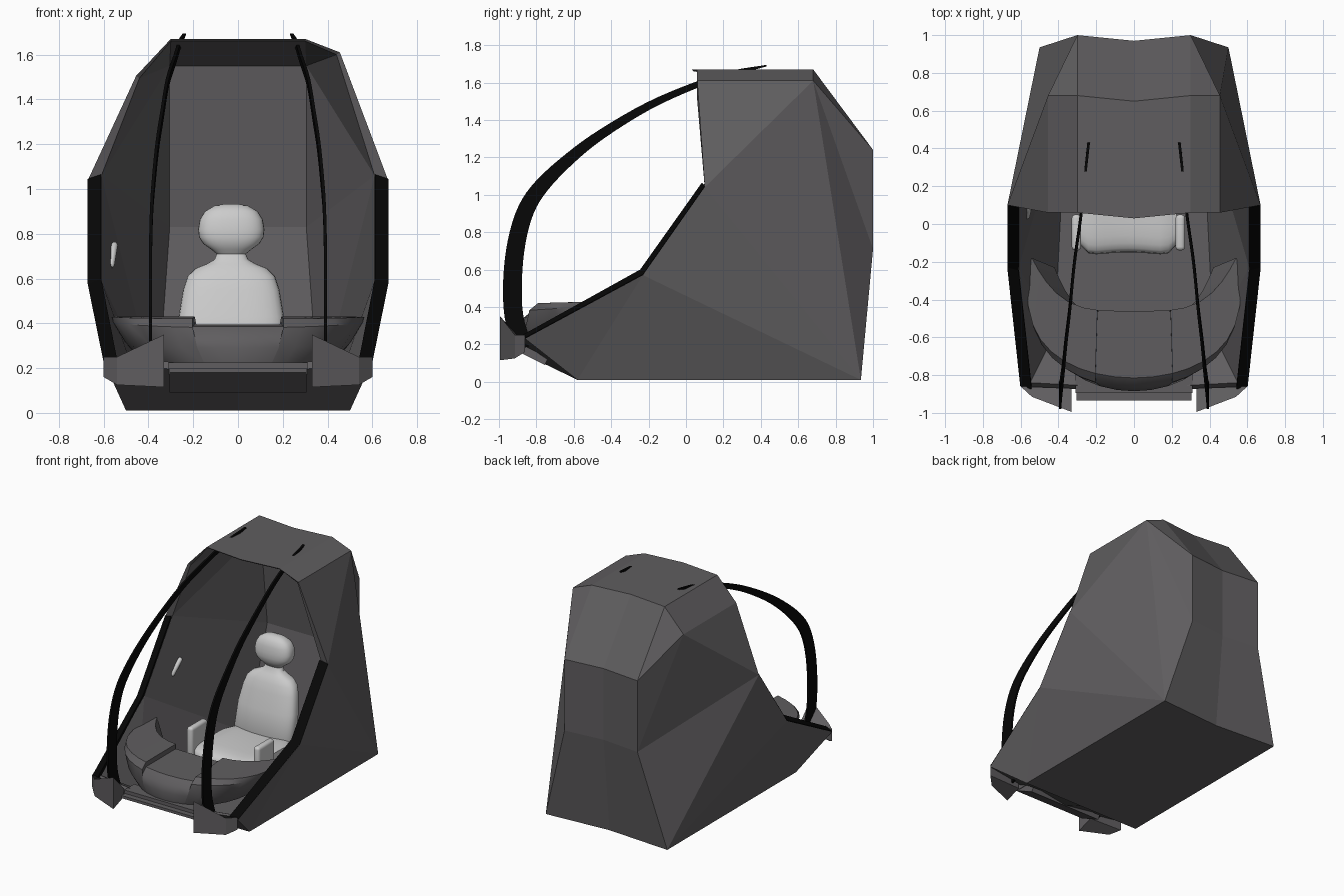
import bpy, bmesh, math
from mathutils import Vector

if "Cube" in bpy.data.objects:
    bpy.data.objects.remove(bpy.data.objects["Cube"])


def mat(name, c):
    m = bpy.data.materials.new(name)
    m.diffuse_color = (*c, 1)
    m.use_nodes = True
    m.node_tree.nodes["Principled BSDF"].inputs["Base Color"].default_value = m.diffuse_color
    return m


DARK = mat("dark_grey", (0.115, 0.11, 0.115))
BLACK = mat("black", (0.002, 0.002, 0.002))


def make(name, verts, faces, material=None, smooth=False):
    me = bpy.data.meshes.new(name)
    bm = bmesh.new()
    vs = [bm.verts.new(v) for v in verts]
    for f in faces:
        bm.faces.new([vs[i] for i in f])
    bmesh.ops.recalc_face_normals(bm, faces=bm.faces)
    bm.to_mesh(me)
    bm.free()
    ob = bpy.data.objects.new(name, me)
    bpy.context.collection.objects.link(ob)
    if material:
        me.materials.append(material)
    if smooth:
        bpy.ops.object.select_all(action='DESELECT')
        ob.select_set(True)
        bpy.context.view_layer.objects.active = ob
        bpy.ops.object.shade_smooth_by_angle(angle=math.radians(35))
    return ob


def loft(name, rings, material=None, smooth=False):
    """Skin equal-length rings and cap the ends."""
    n, m = len(rings[0]), len(rings)
    verts = [p for r in rings for p in r]
    faces = []
    for i in range(m - 1):
        a, b = i * n, (i + 1) * n
        faces += [(a + j, a + (j + 1) % n, b + (j + 1) % n, b + j) for j in range(n)]
    faces += [tuple(range(n)), tuple(range((m - 1) * n, m * n))]
    return make(name, verts, faces, material, smooth)


def box(name, x0, x1, y0, y1, z0, z1, material=None):
    rings = [[(x0, y0, z), (x1, y0, z), (x1, y1, z), (x0, y1, z)] for z in (z0, z1)]
    return loft(name, rings, material)


def superellipse(cx, cy, hx, hy, e, n=24):
    out = []
    for k in range(n):
        c, s = math.cos(k * math.tau / n), math.sin(k * math.tau / n)
        out.append((cx + hx * math.copysign(abs(c) ** e, c),
                    cy + hy * math.copysign(abs(s) ** e, s)))
    return out


def catmull(pts, steps=4):
    p = [Vector(q) for q in pts]
    p = [2 * p[0] - p[1]] + p + [2 * p[-1] - p[-2]]
    out = []
    for i in range(1, len(p) - 2):
        a, b, c, d = p[i - 1:i + 3]
        for k in range(steps):
            t = k / steps
            out.append(.5 * (2 * b + (c - a) * t + (2 * a - 5 * b + 4 * c - d) * t ** 2
                             + (3 * b - a - 3 * c + d) * t ** 3))
    return out + [p[-2]]


# Faceted pod shell, outside: centre column and side column (left shoulder is lower)
centre = [(0, .03, 1.67), (0, .65, 1.67), (0, .97, 1.24), (0, .97, .71),
          (0, .9, .01), (0, -.58, .01), (0, -.89, .16)]
side = [(.3, .06, 1.67), (.3, .68, 1.67), (.3, 1, 1.24), (.3, 1, .71),
        (.5, .935, .01), (.5, -.58, .01), (.6, -.86, .23),
        (.455, .06, 1.61), (.455, .68, 1.61), (.67, .1, 1.04), (.67, -.23, .57)]
# Inner lining: sloping ceiling, back wall, lower back, floor, then the rim points
c_in = [(0, .04, 1.66), (0, .70, 1.55), (0, .78, .83), (0, .62, .06), (0, -.58, .06), (0, -.87, .2)]
s_in = [(.3, .07, 1.66), (.305, .70, 1.55), (.305, .78, .83), (.36, .62, .06),
        (.42, -.58, .06), (.55, -.84, .25), (.44, .07, 1.6), (.61, .1, 1.06), (.61, -.23, .59)]
verts, faces = centre + c_in, []
for sgn in (1, -1):
    o = len(verts)
    for lst, low in ((side, (7, 8)), (s_in, (6,))):
        for i, (x, y, z) in enumerate(lst):
            verts.append((sgn * x, y, z - (.105 if sgn < 0 and i in low else 0)))
    q = o + len(side)
    faces += [(k, k + 1, o + k + 1, o + k) for k in range(6)]
    back = ((8, 4, 9), (8, 3, 4)) if sgn > 0 else ((8, 3, 9), (3, 4, 9))
    faces += [tuple(o + k for k in f) for f in (
        (0, 1, 8, 7), (1, 2, 8), (2, 3, 8), (7, 8, 9), *back,
        (9, 4, 10), (10, 4, 5), (10, 5, 6))]
    faces += [(7 + k, 8 + k, q + k + 1, q + k) for k in range(5)]
    faces += [tuple(q + k for k in f) for f in (
        (0, 1, 6), (6, 1, 7), (1, 2, 7), (2, 3, 7), (7, 3, 8), (8, 3, 4), (8, 4, 5))]
    rim = ((0, 0), (7, 6), (9, 7), (10, 8), (6, 5))
    faces += [(o + a, o + b, q + d, q + c) for (a, c), (b, d) in zip(rim, rim[1:])]
    faces += [(0, o, q, 7), (6, o + 6, q + 5, 12)]
make("pod_shell", verts, faces, DARK)

# Crescent dashboard with a lowered centre panel
cols = []
edge = math.degrees(math.asin(.2 / .56))
for d in (-90, -80, -70, -60, -50, -40, -30, -edge - .05, -edge, -10, 0, 10,
          edge, edge + .05, 30, 40, 50, 60, 70, 80, 90):
    s, c = math.sin(math.radians(d)), max(0, math.cos(math.radians(d)))
    drop = .035 if abs(d) <= edge + .01 else 0
    yo, yi = -.24 - .625 * c ** .65, -.46 + .28 * s ** 4
    cols.append([(.54 * s, yi, .43 - drop),
                 (.57 * s, yo + .05 * c, .43 - drop - .01 * c),
                 (.565 * s, yo, .41 - drop - .03 * c),
                 (.51 * s, yo - .02, .32 - .03 * c),
                 (.42 * s, yo - .01, .22),
                 (.42 * s, yi - .05, .22)])
loft("dashboard", cols, DARK, smooth=True)

# Nose ledge, and bumper following the underside of the nose
box("nose_ledge", -.31, .31, -.895, -.78, .17, .225, DARK)
prof = [(-.935, .20), (-.935, .18), (-.755, .09), (-.74, .12), (-.86, .20)]
loft("bumper", [[(x, y, z) for y, z in prof] for x in (-.305, .305)], DARK)

# Curved canopy struts: (x, y, z, half width)
path = [(.39, -.87, .18, .05), (.39, -.92, .35, .05), (.39, -.927, .55, .05),
        (.39, -.905, .75, .048), (.385, -.855, .92, .045), (.375, -.77, 1.05, .04),
        (.36, -.62, 1.195, .032), (.34, -.45, 1.325, .026), (.315, -.2, 1.475, .021),
        (.28, .05, 1.585, .017), (.26, .25, 1.65, .014), (.24, .43, 1.69, .004)]
path = catmull(path)
for sgn, label in ((1, "right"), (-1, "left")):
    rings = []
    for i, (x, y, z, w) in enumerate(path):
        a, b = path[max(i - 1, 0)], path[min(i + 1, len(path) - 1)]
        t = Vector((b[1] - a[1], b[2] - a[2])).normalized()
        ny, nz = -t.y * w, t.x * w
        rings.append([(sgn * (x + dx), y + k * ny, z + k * nz)
                      for dx, k in ((-.007, -1), (.007, -1), (.007, 1), (-.007, 1))])
    loft(label + "_canopy_strut", rings, BLACK, smooth=True)

    # Black rim trim along the sloping opening
    rim = [(.671, .1, 1.045, .02), (.671, -.23, .575, .025), (.602, -.86, .235, .015)]
    rings = [[(sgn * (x + dx), y + dy, z + dz)
              for dx, dy, dz in ((0, 0, 0), (-.06, -.015, up), (-.06, .02, -.02), (-.01, .02, -.02))]
             for x, y, z, up in rim]
    loft(label + "_rim_trim", rings, BLACK)

    # Wedge block at each front corner, highest at its inner tip
    foot = [(.33, -.995, .115, .35), (.54, -.915, .125, .25),
            (.60, -.86, .16, .25), (.33, -.87, .16, .22)]
    loft(label + "_corner_block",
         [[(sgn * p[0], p[1], p[k]) for p in foot] for k in (2, 3)], DARK)

# Seat back with neck and headrest: (z, half width, y, half depth)
SX = -.03
sections = [(.2, .22, .36, .06), (.25, .24, .36, .08), (.43, .235, .40, .08),
            (.55, .215, .43, .075), (.61, .195, .445, .07), (.645, .16, .455, .06),
            (.665, .11, .46, .05), (.685, .075, .465, .04), (.71, .065, .47, .035),
            (.73, .09, .47, .05), (.755, .125, .47, .065), (.785, .144, .473, .073),
            (.82, .148, .475, .075), (.865, .14, .48, .072), (.9, .118, .48, .06),
            (.925, .075, .48, .035), (.933, .03, .48, .012)]
loft("seat_back", [[(x, y, z) for x, y in superellipse(SX, yc, hx, hy, .75, 32)]
                   for z, hx, yc, hy in sections], smooth=True)

# Seat cushion with a dished front edge, lofted across its width
rings = []
for k in range(-6, 7):
    t = k / 6
    r = 1 - .25 * t ** 8
    rings.append([(SX + .255 * t, .13 + y * r - .03 * t * t, .18 + z * r + .015 * t * t)
                  for y, z in superellipse(0, 0, .28, .085, .55)])
loft("seat_cushion", rings, smooth=True)

# Side bolsters, softened with bevels
for s, label in ((-1, "left"), (1, "right")):
    x = SX + s * .275
    ob = box(label + "_seat_bolster", x - .025, x + .025, -.14, .05, .15, .4)
    bv = ob.modifiers.new("round", 'BEVEL')
    bv.width, bv.segments = .02, 4
    for p in ob.data.polygons:
        p.use_smooth = True

# Grab handle on the left wall
a, b = Vector((-.575, .05, .66)), Vector((-.56, .12, .75))
d = (b - a).normalized()
u = d.orthogonal().normalized()
v = d.cross(u)
off = Vector((.008, -.01, 0))
loft("grab_handle", [[off + a.lerp(b, t) + (u * math.cos(k * math.tau / 12) + v * math.sin(k * math.tau / 12)) * r
                      for k in range(12)]
                     for t, r in ((-.1, .008), (0, .016), (1, .016), (1.1, .008))], smooth=True)
